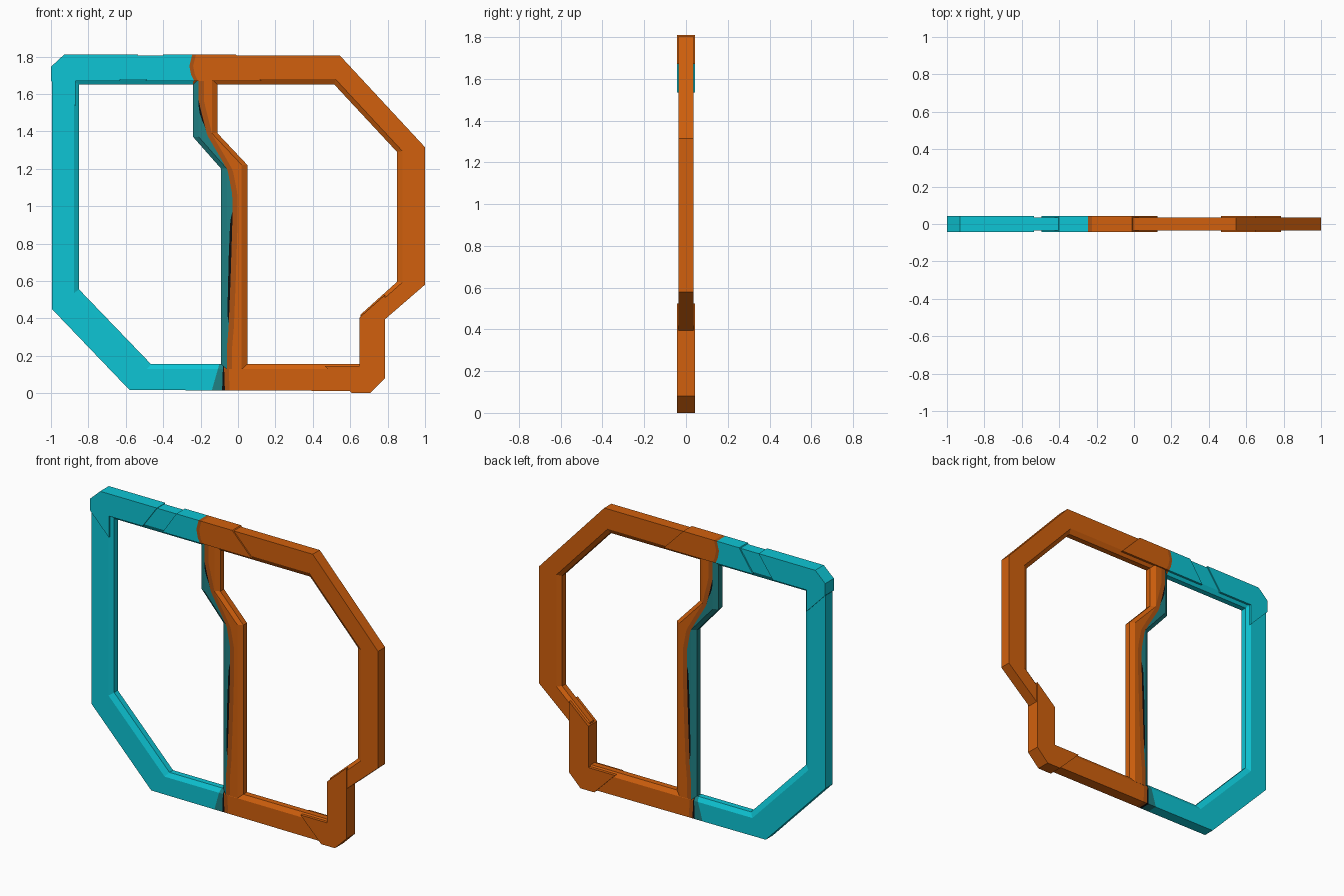
import bpy, bmesh

if "Cube" in bpy.data.objects:
    bpy.data.objects.remove(bpy.data.objects["Cube"])

# ---------- materials ----------
def mat(name, rgb):
    m = bpy.data.materials.new(name)
    m.diffuse_color = (*rgb, 1)
    m.use_nodes = True
    m.node_tree.nodes["Principled BSDF"].inputs["Base Color"].default_value = m.diffuse_color
    return m

MATS = [mat("teal", (0.004, 0.56, 0.66)), mat("dark_teal", (0.014, 0.22, 0.23)),
        mat("black", (0.004, 0.004, 0.004)), mat("dark_orange", (0.42, 0.085, 0.006)),
        mat("orange", (0.64, 0.118, 0.004))]
TEAL, DTEAL, BLACK, DORANGE, ORANGE = range(5)

D, E, P = 0.035, 0.018, 0.043   # half depths: frame, inner lip, cover plates


def finish(name, bm):
    bmesh.ops.remove_doubles(bm, verts=bm.verts, dist=1e-5)
    bmesh.ops.recalc_face_normals(bm, faces=bm.faces)
    me = bpy.data.meshes.new(name)
    bm.to_mesh(me)
    bm.free()
    for m in MATS:
        me.materials.append(m)
    ob = bpy.data.objects.new(name, me)
    bpy.context.collection.objects.link(ob)
    return ob


def loft(name, rings, mat_rule):
    """Skin a list of closed rings; mat_rule(segment, side) gives the colour."""
    bm = bmesh.new()
    vs = [[bm.verts.new(p) for p in r] for r in rings]
    n = len(rings[0])
    for i in range(len(vs) - 1):
        for j in range(n):
            k = (j + 1) % n
            f = bm.faces.new((vs[i][j], vs[i][k], vs[i + 1][k], vs[i + 1][j]))
            f.material_index = mat_rule(i, j)
    for i, s in ((0, 0), (-1, len(rings) - 2)):
        bm.faces.new(vs[i]).material_index = mat_rule(s, 0)
    return finish(name, bm)


def frame_half(name, outer, inner, colours):
    """Frame sweep with a chamfered lip on the opening side."""
    rings = []
    for (ox, oz), (ix, iz) in zip(outer, inner):
        mx, mz = ix + 0.19 * (ox - ix), iz + 0.19 * (oz - iz)
        rings.append([(ox, -D, oz), (mx, -D, mz), (ix, -E, iz),
                      (ix, E, iz), (mx, D, mz), (ox, D, oz)])
    return loft(name, rings, lambda i, j: colours[i])


def plate(name, pts, colour):
    """Raised cover wrapped around the frame, extruded through the depth."""
    bm = bmesh.new()
    f = bm.faces.new([bm.verts.new((x, -P, z)) for x, z in pts])
    r = bmesh.ops.extrude_face_region(bm, geom=[f])
    vs = [g for g in r["geom"] if isinstance(g, bmesh.types.BMVert)]
    bmesh.ops.translate(bm, verts=vs, vec=(0, 2 * P, 0))
    for f in bm.faces:
        f.material_index = colour
    return finish(name, bm)


def interp(pts, z):
    """x at height z along a list of (x, z) points running downwards."""
    for (x0, z0), (x1, z1) in zip(pts, pts[1:]):
        if z0 >= z >= z1:
            return x0 + (x1 - x0) * (z0 - z) / (z0 - z1)
    return pts[0][0] if z > pts[0][1] else pts[-1][0]


# ---------- left and right frame halves ----------
frame_half("left_frame",
           [(-0.25, 1.805), (-0.93, 1.805), (-0.995, 1.74), (-0.995, 0.45),
            (-0.58, 0.017), (-0.14, 0.015), (-0.085, 0.015), (-0.07, 0.015)],
           [(-0.24, 1.65), (-0.85, 1.65), (-0.85, 1.65), (-0.85, 0.555),
            (-0.465, 0.155), (-0.10, 0.155), (-0.08, 0.155), (-0.075, 0.155)],
           [TEAL] * 5 + [DTEAL, BLACK])
frame_half("right_frame",
           [(-0.25, 1.805), (-0.225, 1.805), (0.545, 1.805), (1.0, 1.315), (1.0, 0.58),
            (0.78, 0.39), (0.78, 0.08), (0.70, 0.006), (0.60, 0.012),
            (-0.045, 0.015), (-0.07, 0.015)],
           [(-0.24, 1.65), (-0.21, 1.65), (0.515, 1.65), (0.85, 1.29), (0.85, 0.595),
            (0.655, 0.42), (0.655, 0.155), (0.655, 0.155), (0.655, 0.155),
            (-0.05, 0.155), (-0.075, 0.155)],
           [DORANGE] + [ORANGE] * 8 + [DORANGE])

# ---------- central divider, split by a wavy colour line ----------
LEFT = [(-0.24, 1.67), (-0.24, 1.37), (-0.09, 1.20), (-0.09, 0.13)]
RIGHT = [(-0.11, 1.67), (-0.11, 1.39), (0.05, 1.22), (0.05, 0.13)]
SPLIT = [(-0.235, 1.67), (-0.20, 1.52), (-0.165, 1.38), (-0.10, 1.27), (-0.055, 1.19),
         (-0.03, 1.06), (-0.03, 0.92), (-0.04, 0.6), (-0.05, 0.35), (-0.07, 0.13)]
BURN = [(0.0, 1.65), (0.014, 1.57), (0.010, 1.47), (0.0, 1.42), (0.0, 0.97),
        (0.012, 0.92), (0.014, 0.7), (0.010, 0.42), (0.0, 0.38), (0.0, 0.22), (0.012, 0.13)]
heights = sorted({round(1.67 - 1.54 * i / 44, 4) for i in range(45)}
                 | {1.39, 1.37, 1.22, 1.20}, reverse=True)
rings = []
for z in heights:
    l, r = interp(LEFT, z), interp(RIGHT, z)
    lo, hi = l + 0.03, r - 0.03
    b = min(max(interp(SPLIT, z), lo), hi)
    a = max(b - interp(BURN, z), lo)
    c = min(b + 0.028, hi)
    front = [(l, E), (lo, D), (a, D), (b, D), (c, D), (hi, D), (r, E)]
    rings.append([(x, -y, z) for x, y in front] + [(x, y, z) for x, y in reversed(front)])
STRIPES = [DTEAL, DTEAL, BLACK, DORANGE, ORANGE, ORANGE, ORANGE]
loft("center_divider", rings, lambda i, j: STRIPES[j] if j < 7 else (STRIPES[12 - j] if j < 13 else DTEAL))

# ---------- raised cover plates ----------
plate("top_left_corner_cover",
      [(-0.93, 1.81), (-0.535, 1.81), (-0.635, 1.67), (-0.87, 1.67),
       (-0.87, 1.535), (-1.0, 1.67), (-1.0, 1.745)], TEAL)
wave = [(-0.245, 1.81), (-0.26, 1.75), (-0.25, 1.70), (-0.235, 1.67)]
shift = [(x + 0.02, z) for x, z in wave]
plate("top_cover_teal", [(-0.40, 1.81)] + wave + [(-0.495, 1.67)], TEAL)
plate("top_cover_blend", wave + shift[::-1], DORANGE)
plate("top_cover_orange", shift + [(0.125, 1.67), (-0.01, 1.81)], ORANGE)
plate("bottom_right_corner_cover",
      [(0.65, 0.405), (0.785, 0.525), (0.785, 0.08), (0.705, 0.0), (0.61, 0.0),
       (0.465, 0.145), (0.65, 0.145)], ORANGE)
